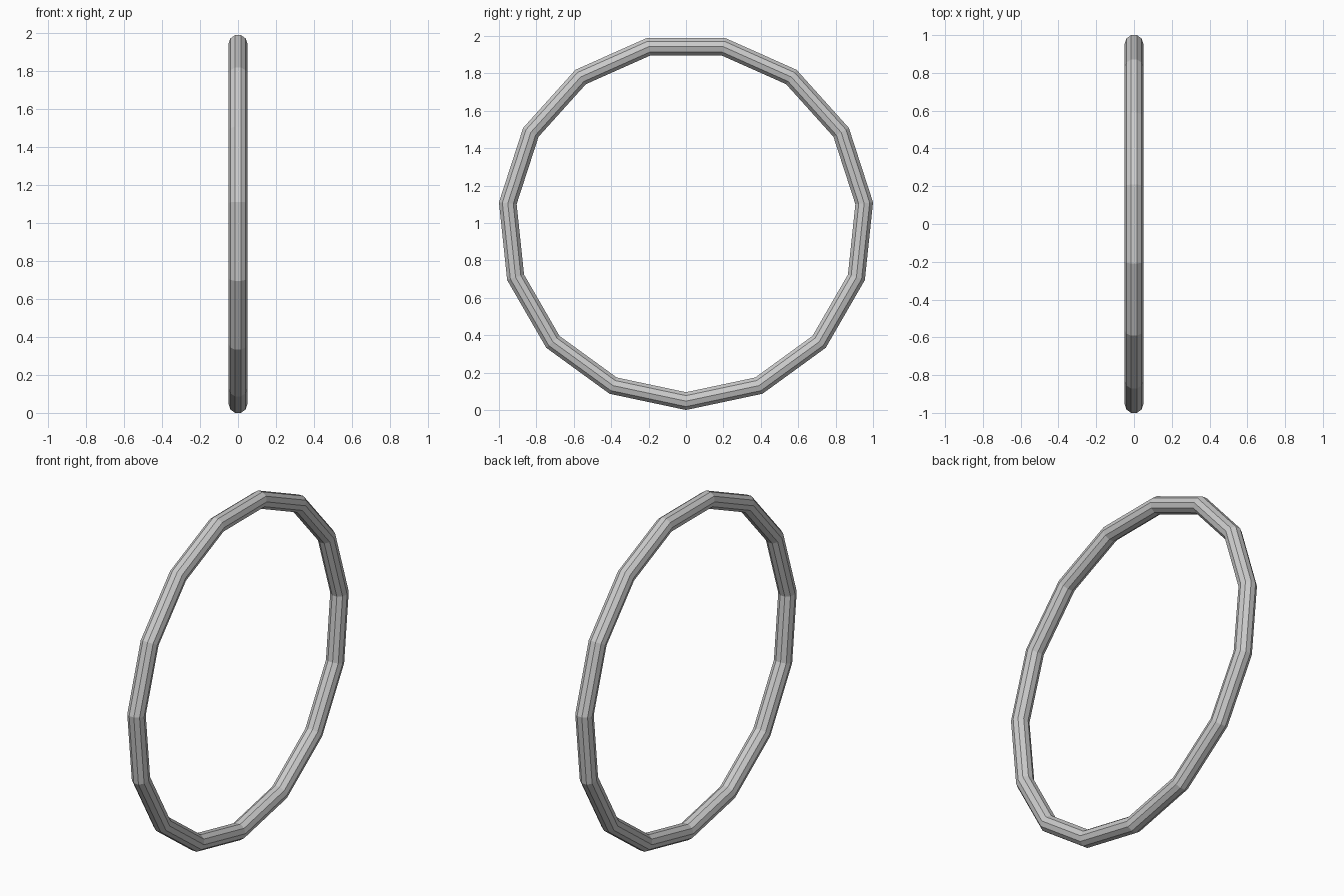
import bpy, bmesh
from math import sin, cos, pi

if "Cube" in bpy.data.objects:
    bpy.data.objects.remove(bpy.data.objects["Cube"])

SEGMENTS, SIDES = 15, 10        # steps around the ring, sides of the tube
TUBE = 0.05
OUTER = 1 / sin(2 * pi * 4 / SEGMENTS)   # widest corners reach y = +-1
RING = OUTER - TUBE * cos(pi / SIDES)

# Upright hoop: faceted tube swept round the x axis, one corner at the bottom
bm = bmesh.new()
rows = []
for i in range(SEGMENTS):
    a = 2 * pi * i / SEGMENTS
    row = []
    for j in range(SIDES):
        b = 2 * pi * (j + 0.5) / SIDES
        r = RING + TUBE * cos(b)
        row.append(bm.verts.new((TUBE * sin(b), r * sin(a), OUTER - r * cos(a))))
    rows.append(row)
for i in range(SEGMENTS):
    p, q = rows[i], rows[(i + 1) % SEGMENTS]
    for j in range(SIDES):
        k = (j + 1) % SIDES
        bm.faces.new((p[j], q[j], q[k], p[k]))
bmesh.ops.recalc_face_normals(bm, faces=bm.faces)
mesh = bpy.data.meshes.new("hoop")
bm.to_mesh(mesh)
bm.free()
bpy.context.collection.objects.link(bpy.data.objects.new("hoop", mesh))
